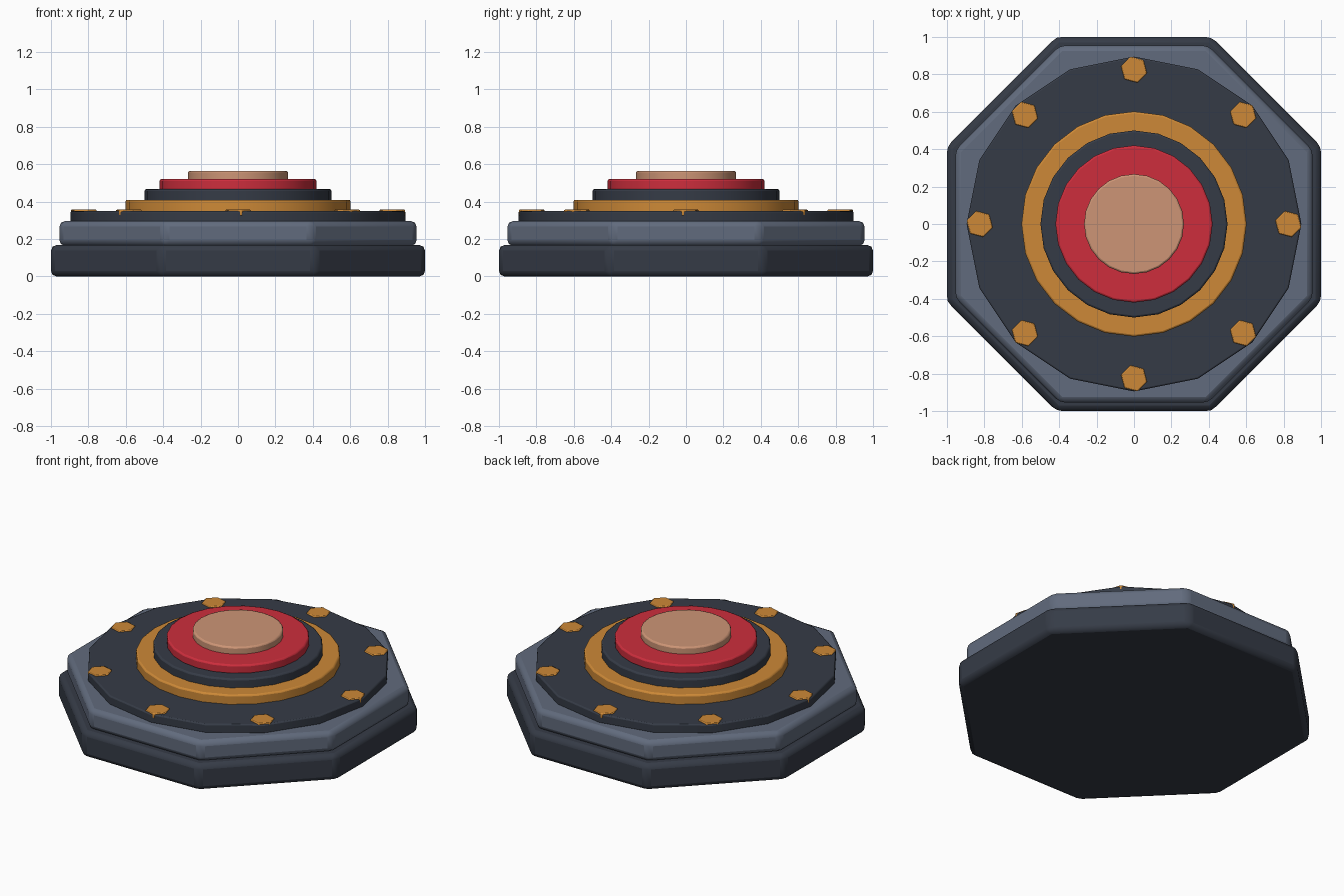
import bpy
import math

cube = bpy.data.objects.get("Cube")
if cube:
    bpy.data.objects.remove(cube, do_unlink=True)


def material(name, rgb):
    m = bpy.data.materials.new(name)
    m.use_nodes = True
    m.diffuse_color = (*rgb, 1)
    bsdf = next(n for n in m.node_tree.nodes if n.type == "BSDF_PRINCIPLED")
    bsdf.inputs["Base Color"].default_value = (*rgb, 1)
    return m


charcoal = material("charcoal", (0.036, 0.044, 0.062))
slate = material("slate", (0.12, 0.147, 0.205))
orange = material("orange", (0.61, 0.25, 0.038))
red = material("red", (0.61, 0.027, 0.046))
tan = material("tan", (0.61, 0.30, 0.18))


def slab(name, mat, sides, radius, bottom, top, bevel, turn=0.0, xy=(0, 0)):
    """Bevelled prism standing between two heights."""
    bpy.ops.mesh.primitive_cylinder_add(
        vertices=sides, radius=radius, depth=top - bottom,
        location=(*xy, (bottom + top) / 2), rotation=(0, 0, turn))
    ob = bpy.context.object
    ob.name = name
    ob.data.materials.append(mat)
    mod = ob.modifiers.new("edge_bevel", "BEVEL")
    mod.width = bevel
    mod.segments = 2
    mod.limit_method = "ANGLE"
    mod.angle_limit = math.radians(30)
    bpy.ops.object.shade_smooth_by_angle(angle=math.radians(30))
    return ob


# Octagonal base, sized across its flat sides
eighth = math.pi / 8
corner = 1 / math.cos(eighth)
slab("base", charcoal, 8, corner, 0, 0.168, 0.03, eighth)
slab("upper_base", slate, 8, 0.955 * corner, 0.164, 0.296, 0.03, eighth)

# Stacked round tiers
slab("deck_plate", charcoal, 16, 0.895, 0.29, 0.35, 0.008)
slab("trim_ring", orange, 24, 0.602, 0.34, 0.41, 0.01)
slab("collar", charcoal, 24, 0.5, 0.40, 0.467, 0.01)
slab("button_rim", red, 24, 0.42, 0.46, 0.52, 0.01)
slab("button_cap", tan, 24, 0.267, 0.51, 0.565, 0.01)

# Hexagonal bolts around the deck
for i in range(8):
    a = i * math.pi / 4
    slab(f"bolt_{i + 1}", orange, 6, 0.072, 0.325, 0.357, 0.005,
         math.radians(15), (0.825 * math.cos(a), 0.825 * math.sin(a)))
